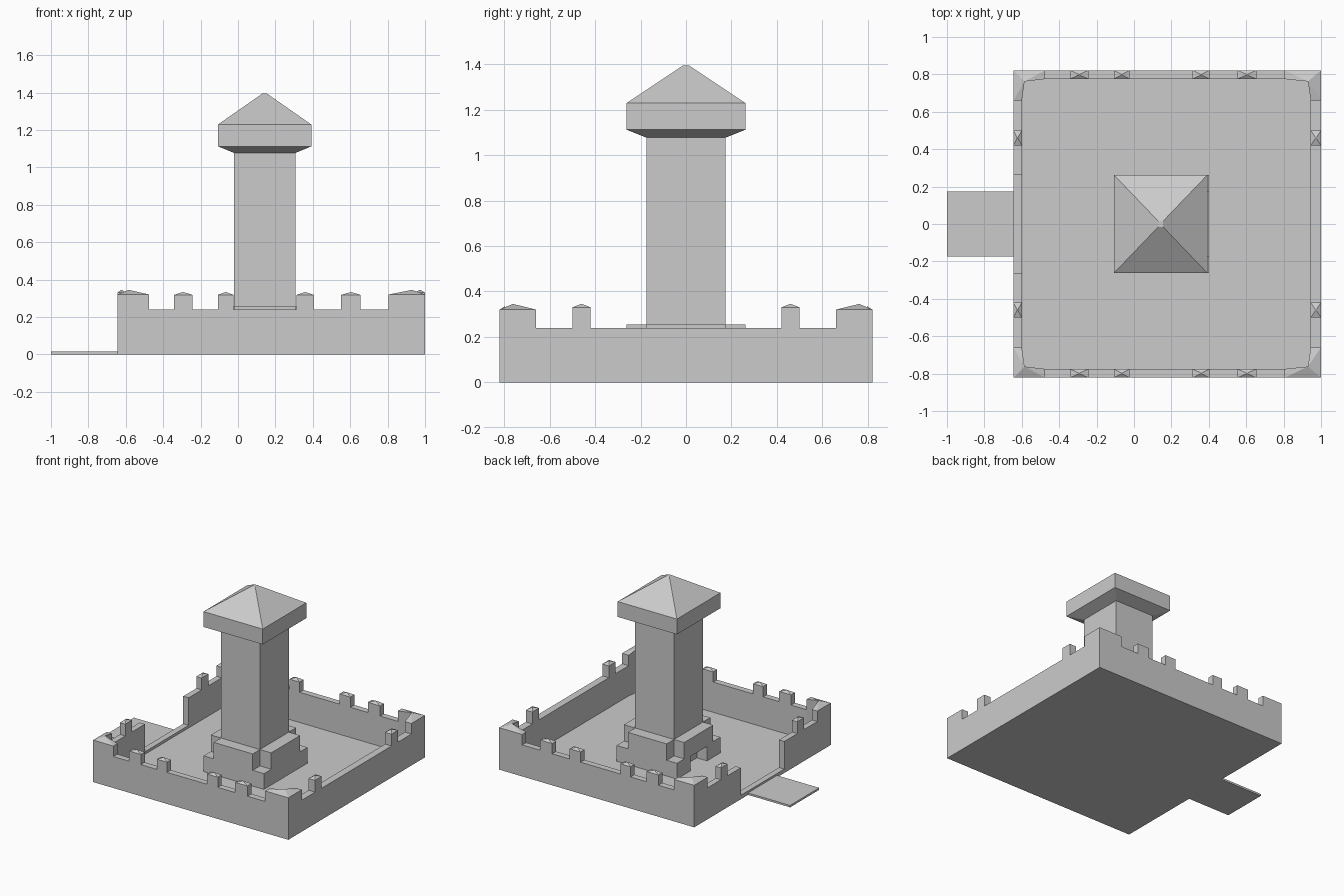
import bpy, bmesh

if "Cube" in bpy.data.objects:
    bpy.data.objects.remove(bpy.data.objects["Cube"])

stone = bpy.data.materials.new("stone grey")
stone.diffuse_color = (0.6, 0.6, 0.6, 1)
stone.use_nodes = True
stone.node_tree.nodes["Principled BSDF"].inputs["Base Color"].default_value = stone.diffuse_color


def finish(name, bm):
    bmesh.ops.recalc_face_normals(bm, faces=bm.faces)
    mesh = bpy.data.meshes.new(name)
    bm.to_mesh(mesh)
    bm.free()
    mesh.materials.append(stone)
    obj = bpy.data.objects.new(name, mesh)
    bpy.context.collection.objects.link(obj)
    return obj


def prism(name, outline, z0, z1):
    """Extrude a flat outline upward."""
    bm = bmesh.new()
    low = [bm.verts.new((x, y, z0)) for x, y in outline]
    high = [bm.verts.new((x, y, z1)) for x, y in outline]
    bm.faces.new(low)
    bm.faces.new(high)
    n = len(outline)
    for i in range(n):
        j = (i + 1) % n
        bm.faces.new((low[i], low[j], high[j], high[i]))
    return finish(name, bm)


def rect(x0, x1, y0, y1):
    return [(x0, y0), (x1, y0), (x1, y1), (x0, y1)]


def box(name, x0, x1, y0, y1, z0, z1):
    return prism(name, rect(x0, x1, y0, y1), z0, z1)


def loft(name, sections):
    """Stack rectangles (x0, x1, y0, y1, z) into one closed solid."""
    bm = bmesh.new()
    rings = [[bm.verts.new((x, y, s[4])) for x, y in rect(*s[:4])] for s in sections]
    bm.faces.new(rings[0])
    bm.faces.new(rings[-1])
    for a, b in zip(rings, rings[1:]):
        for i in range(4):
            j = (i + 1) % 4
            bm.faces.new((a[i], a[j], b[j], b[i]))
    return finish(name, bm)


def merlon(name, x0, x1, y0, y1, eave, peak):
    """Small wall tooth with a pyramid cap."""
    cx, cy, e = (x0 + x1) / 2, (y0 + y1) / 2, 0.002
    loft(name, [(x0, x1, y0, y1, WALL), (x0, x1, y0, y1, eave),
                (cx - e, cx + e, cy - e, cy + e, peak)])


def corner_merlon(name, pts):
    """L-shaped corner tooth; the last point is the raised inner corner."""
    bm = bmesh.new()
    low = [bm.verts.new((x, y, WALL)) for x, y in pts]
    high = [bm.verts.new((x, y, 0.32)) for x, y in pts]
    high[-1].co.z = 0.345
    bm.faces.new(low)
    for i in range(5):
        bm.faces.new([(low + high)[k] for k in (i, i + 1, i + 7, i + 6)] if i < 5 else [])
    bm.faces.new((low[5], low[0], high[0], high[5]))
    for i in range(4):
        bm.faces.new((high[i], high[i + 1], high[5]))
    finish(name, bm)


# Wall dimensions
L, R, W = -0.645, 1.0, 0.822      # outer faces
IL, IR, IW = -0.60, 0.945, 0.775  # inner faces
WALL, GATE, WING = 0.24, 0.262, 0.66

# Curtain wall with a gate gap on the left
half = [(L, GATE), (L, W), (R, W)]
inner = [(IR, WING), (0.93, 0.762), (0.805, IW), (-0.475, IW), (-0.585, 0.762),
         (IL, WING), (IL, GATE)]
flip = lambda pts: [(x, -y) for x, y in reversed(pts)]
prism("curtain_wall", half + flip(half) + flip(inner) + inner, 0, WALL)

# Courtyard, gate sill and bridge
box("courtyard_floor", L + 0.001, R - 0.001, -W + 0.001, W - 0.001, 0, 0.01)
box("gate_sill", L, IL, -GATE, GATE, 0, 0.03)
box("bridge", -1.0, L, -0.175, 0.175, 0, 0.015)

# Battlements, mirrored front to back
for side, s in (("front", -1), ("back", 1)):
    for i, (a, b) in enumerate([(-0.343, -0.243), (-0.108, -0.023),
                                (0.313, 0.405), (0.552, 0.655)]):
        y0, y1 = sorted((s * IW, s * W))
        merlon(f"{side}_merlon_{i}", a, b, y0, y1, 0.318, 0.333)
    y0, y1 = sorted((s * 0.42, s * 0.5))
    merlon(f"{side}_left_side_merlon", L, IL, y0, y1, 0.33, 0.345)
    merlon(f"{side}_right_side_merlon", IR, R, y0, y1, 0.33, 0.345)
    for end, xo, xi, xe, xc in (("left", L, IL, -0.475, -0.585),
                                ("right", R, IR, 0.805, 0.93)):
        corner_merlon(f"{side}_{end}_corner_merlon",
                      [(xe, s * IW), (xe, s * W), (xo, s * W),
                       (xo, s * WING), (xi, s * WING), (xc, s * 0.762)])

# Tower plinth: low square with a doorway notch, and a taller cross
X0, X1, S0, S1 = -0.107, 0.402, -0.021, 0.307
P, S, D, DOOR_H = 0.262, 0.174, 0.1, 0.12
prism("plinth_base", [(X0, D), (X0, P), (X1, P), (X1, -P), (X0, -P),
                      (X0, -D), (S0, -D), (S0, D)], 0, 0.13)
box("plinth_cross_arm", S0, S1, -P, P, 0.13, 0.255)
box("plinth_right_arm", S1, X1, -S, S, 0.13, 0.255)
box("plinth_left_arm", X0, S0, -S, S, 0.13, 0.255)
box("door_lintel", X0, S0, -D, D, DOOR_H, 0.13)

# Tower shaft and roof
box("tower_shaft", S0, S1, -S, S, 0.255, 1.08)
loft("tower_roof", [(S0, S1, -S, S, 1.077), (X0, 0.392, -P, P, 1.112),
                    (X0, 0.392, -P, P, 1.229), (0.13, 0.155, -0.015, 0.015, 1.394)])
